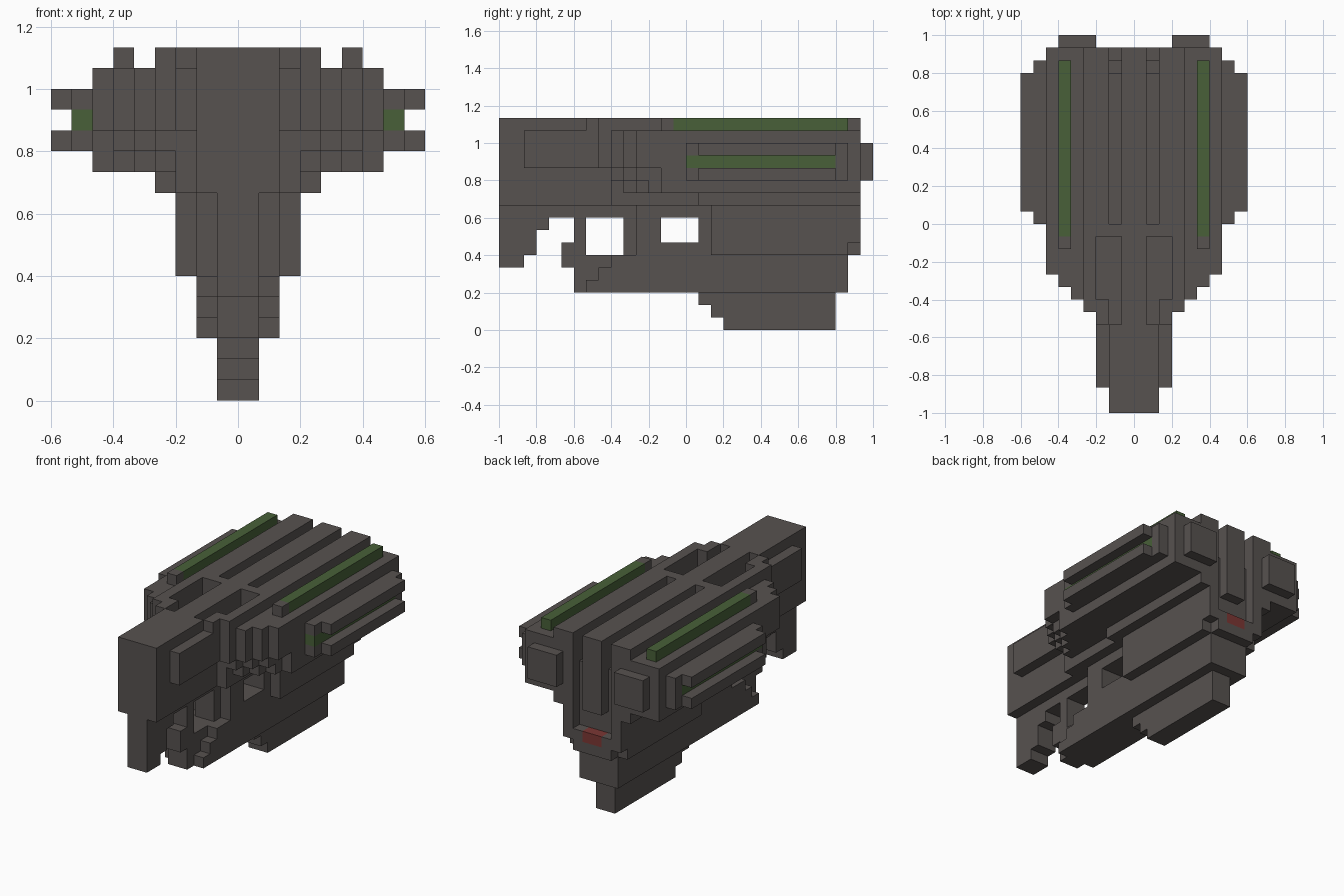
import bpy, bmesh

cube = bpy.data.objects.get("Cube")
if cube:
    bpy.data.objects.remove(cube, do_unlink=True)

U = 1 / 15  # size of one block


def material(name, rgb):
    m = bpy.data.materials.new(name)
    m.use_nodes = True
    m.diffuse_color = (*rgb, 1)
    bsdf = next(n for n in m.node_tree.nodes if n.type == 'BSDF_PRINCIPLED')
    bsdf.inputs["Base Color"].default_value = (*rgb, 1)
    bsdf.inputs["Roughness"].default_value = 0.8
    return m


GREY = material("warm grey", (0.095, 0.084, 0.080))
GREEN = material("dark green", (0.065, 0.117, 0.040))
RED = material("dark red", (0.20, 0.038, 0.034))


def cells(boxes):
    """Blocks inside boxes (x0, x1, y0, y1, z0, z1), mirrored across x."""
    out = set()
    for x0, x1, y0, y1, z0, z1 in boxes:
        for x in range(x0, x1):
            for y in range(y0, y1):
                for z in range(z0, z1):
                    out |= {(x, y, z), (-1 - x, y, z)}
    return out


def part(name, mat, boxes, cuts=()):
    """Union of mirrored boxes minus cuts, kept as an outer skin."""
    solid = cells(boxes) - cells(cuts)
    bm = bmesh.new()
    verts = {}

    def vert(p):
        if p not in verts:
            verts[p] = bm.verts.new([c * U for c in p])
        return verts[p]

    for c in solid:
        for axis in range(3):
            for side in (0, 1):
                n = list(c)
                n[axis] += 2 * side - 1
                if tuple(n) in solid:
                    continue
                a, b = (axis + 1) % 3, (axis + 2) % 3
                loop = []
                for da, db in ((0, 0), (1, 0), (1, 1), (0, 1)):
                    p = list(c)
                    p[axis] += side
                    p[a] += da
                    p[b] += db
                    loop.append(vert(tuple(p)))
                bm.faces.new(loop if side else loop[::-1])
    # merge flat areas into large faces
    bmesh.ops.dissolve_limit(bm, angle_limit=0.01, verts=bm.verts[:], edges=bm.edges[:])
    bmesh.ops.triangulate(bm, faces=[f for f in bm.faces if len(f.verts) > 4])
    me = bpy.data.meshes.new(name)
    bm.to_mesh(me)
    bm.free()
    me.materials.append(mat)
    ob = bpy.data.objects.new(name, me)
    bpy.context.collection.objects.link(ob)
    return ob


# openings in the top and the slot in the back
PITS = [(1, 3, -6, -1, 14, 17), (1, 2, -8, -6, 14, 17)]
GROOVES = [(1, 2, 0, 12, 16, 17), (1, 2, 12, 14, 14, 17)]
BACK_SLOT = [(1, 2, 13, 14, 8, 17), (0, 1, 13, 14, 7, 10)]
CUTS = PITS + GROOVES + BACK_SLOT

# long front neck with side panels
part("neck", GREY, [(0, 2, -15, -6, 10, 17),
                    (2, 3, -13, -6, 13, 16),
                    (2, 3, -8, -6, 16, 17)], CUTS)

# main hull: stepped shoulders, tucked in towards the underside
hull = [(0, 3, -6, 14, 10, 16), (0, 4, 1, 14, 10, 11)]
for i in range(4):
    hull.append((0, 4 + i, -7 + i, 14, 13, 16))
    hull.append((0, 4 + i, (-6, -5, -4, -2)[i], 14, 12, 13))
    hull.append((0, 4 + i, (-5, -4, -3, -2)[i], 14, 11, 12))
part("hull", GREY, hull, CUTS)

# raised top deck
part("top_deck", GREY, [(0, 4, -7, 14, 16, 17)], CUTS)

# side strips on top, with grey front caps
part("top_strip", GREEN, [(5, 6, -1, 13, 16, 17)])
part("top_strip_cap", GREY, [(5, 6, -2, -1, 16, 17)])

# side rails with a green band between them
part("side_rail", GREY, [(7, 8, 0, 13, 12, 13), (7, 8, 0, 13, 14, 15),
                         (7, 8, 12, 13, 13, 14),
                         (8, 9, 1, 12, 12, 13), (8, 9, 1, 12, 14, 15)])
part("side_band", GREEN, [(7, 8, 0, 12, 13, 14)])

# blocks on the back
part("rear_block", GREY, [(3, 6, 14, 15, 12, 15)])

# lower body with the window through it
part("lower_body", GREY, [(0, 3, 2, 13, 6, 10), (0, 3, 13, 14, 7, 10),
                          (0, 2, 13, 14, 6, 7), (0, 2, -4, 2, 6, 10)],
     [(0, 3, -2, 1, 7, 9)] + BACK_SLOT)
part("rear_light", RED, [(0, 1, 13, 14, 7, 8)])

# belly with a stepped nose
part("belly", GREY, [(0, 2, -8, 13, 3, 4), (0, 2, -7, 13, 4, 5),
                     (0, 2, -6, 13, 5, 6), (0, 1, -9, 13, 3, 6)])

# narrow frame joining the neck and belly
part("front_frame", GREY, [(0, 1, -15, -4, 9, 10), (0, 1, -9, -8, 5, 9),
                           (0, 1, -10, -9, 5, 7), (0, 1, -5, -4, 6, 9)])

# hanging front prong
part("front_prong", GREY, [(0, 1, -15, -13, 5, 9), (0, 1, -13, -12, 6, 9),
                           (0, 1, -12, -11, 8, 9)])

# keel with a stepped front
part("keel", GREY, [(0, 1, 1 + i, 12, 2 - i, 3 - i) for i in range(3)])
